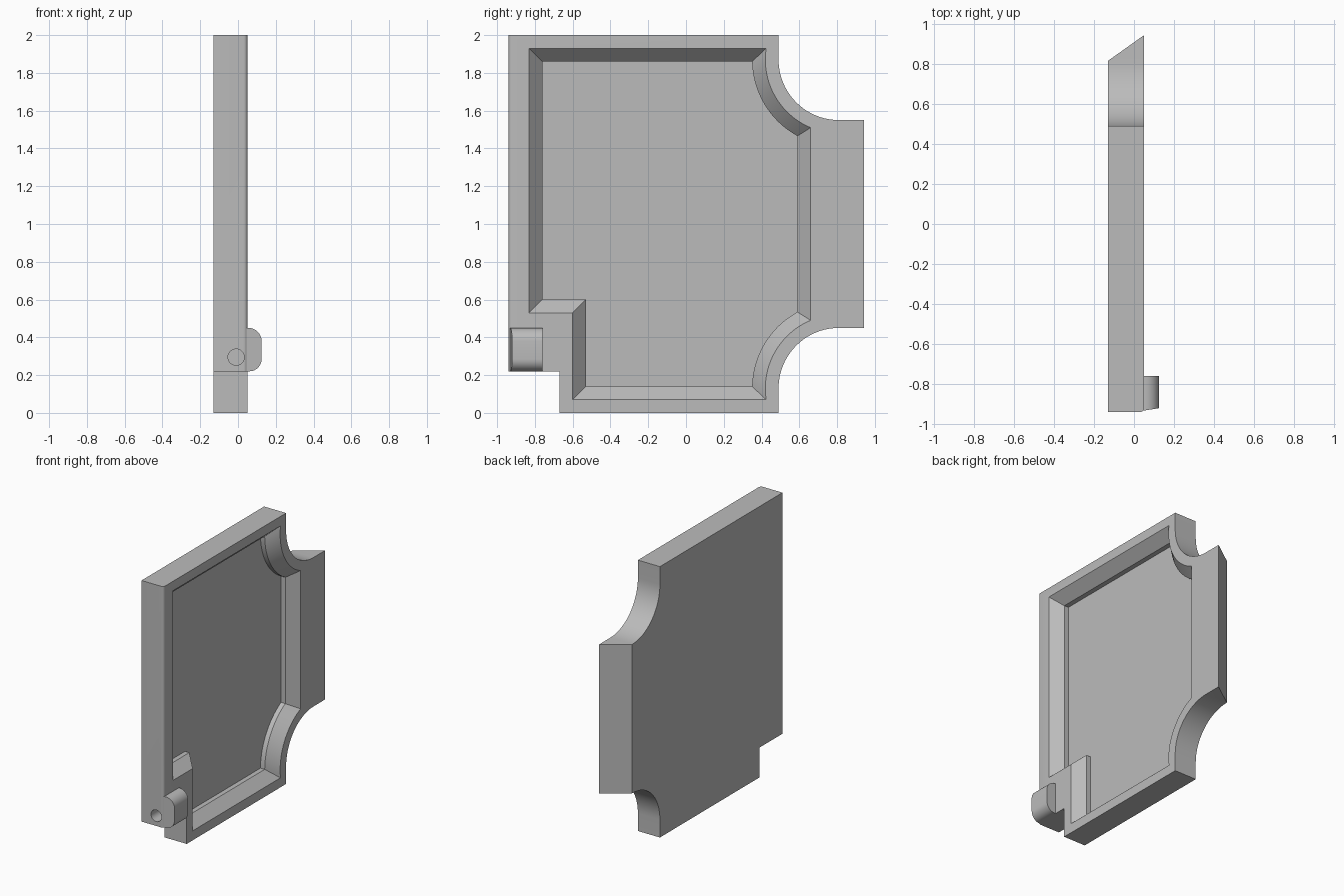
import bpy, bmesh
from math import pi, sin, cos, asin, acos

if "Cube" in bpy.data.objects:
    bpy.data.objects.remove(bpy.data.objects["Cube"])

grey = bpy.data.materials.new("plain grey")
grey.use_nodes = True
grey.diffuse_color = (0.5, 0.5, 0.5, 1)
grey.node_tree.nodes["Principled BSDF"].inputs["Base Color"].default_value = (0.5, 0.5, 0.5, 1)

BACK, FACE = -0.13, 0.05      # plate thickness along x
CY, CZ, R = 0.81, 1.87, 0.32  # scooped corner centre and radius


def loft(name, rings, edit=None):
    """Closed solid through equal rings of points."""
    bm = bmesh.new()
    loops = [[bm.verts.new(p) for p in ring] for ring in rings]
    for a, b in zip(loops, loops[1:]):
        for i in range(len(a)):
            j = (i + 1) % len(a)
            bm.faces.new((a[i], a[j], b[j], b[i]))
    bm.faces.new(loops[0])
    bm.faces.new(loops[-1])
    if edit:
        edit(bm)
    bmesh.ops.recalc_face_normals(bm, faces=bm.faces)
    mesh = bpy.data.meshes.new(name)
    bm.to_mesh(mesh)
    bm.free()
    mesh.materials.append(grey)
    obj = bpy.data.objects.new(name, mesh)
    bpy.context.collection.objects.link(obj)
    return obj


def arc(cx, cy, r, a0, a1, n=20):
    return [(cx + r * cos(a0 + (a1 - a0) * i / n),
             cy + r * sin(a0 + (a1 - a0) * i / n)) for i in range(n + 1)]


def combine(target, tool, operation):
    mod = target.modifiers.new("combine", 'BOOLEAN')
    mod.operation, mod.solver, mod.object = operation, 'EXACT', tool
    bpy.context.view_layer.objects.active = target
    bpy.ops.object.modifier_apply(modifier=mod.name)
    bpy.data.objects.remove(tool)


# Plate with two scooped corners, a slanted rear end and a softened front edge
top = arc(CY, CZ, R, pi, 1.5 * pi)
upper = [(0.49, 2)] + top + [(0.943, 1.55)]
lower = [(y, 2 - z) for y, z in reversed(upper)]
outline = [(-0.67, 0.22), (-0.94, 0.22), (-0.94, 2)] + upper + lower + [(-0.67, 0)]


def soften_front(bm):
    edges = [e for e in bm.edges
             if all(v.co.y < -0.93 and v.co.x > 0 for v in e.verts)]
    bmesh.ops.bevel(bm, geom=edges, offset=0.02, segments=5, profile=0.5, affect='EDGES')


plate = loft("panel_body", [
    [(BACK, 0.815 if y > 0.9 else y, z) for y, z in outline],
    [(FACE, y, z) for y, z in outline]], soften_front)


# Recess with a sloped rim and a short straight wall
def recess_ring(x, d):
    r = R + d
    a0 = pi - asin((0.13 - d) / r)
    a1 = 2 * pi - acos(-(0.08 + d) / r)
    scoop = arc(CY, CZ, r, a0, a1)
    pts = [(d - 0.67, d), (d - 0.67, 0.46 + d), (d - 0.9, 0.46 + d), (d - 0.9, 2 - d)]
    pts += scoop + [(y, 2 - z) for y, z in reversed(scoop)]
    return [(x, y, z) for y, z in pts]


recess = loft("recess_cutter", [recess_ring(0.15, 0.07), recess_ring(FACE, 0.07),
                                recess_ring(-0.027, 0.14), recess_ring(-0.062, 0.14)])
combine(plate, recess, 'DIFFERENCE')

# Rounded lug on the lower front corner
profile = [(0, 0.22)] + arc(0.06, 0.285, 0.065, -pi / 2, 0, 8)
profile += arc(0.055, 0.38, 0.07, 0, pi / 2, 8) + [(0, 0.45)]
lug = loft("lug", [[(x, -0.94 + 0.16 * x, z) for x, z in profile],
                   [(x, -0.76, z) for x, z in profile]])
combine(plate, lug, 'UNION')

# Blind pin hole in the front edge
circle = arc(-0.01, 0.295, 0.043, 0, 2 * pi, 32)[:-1]
hole = loft("hole_cutter", [[(x, y, z) for x, z in circle] for y in (-1, -0.78)])
combine(plate, hole, 'DIFFERENCE')

bpy.ops.object.select_all(action='DESELECT')
plate.select_set(True)
bpy.context.view_layer.objects.active = plate
bpy.ops.object.shade_smooth_by_angle(angle=0.5)
